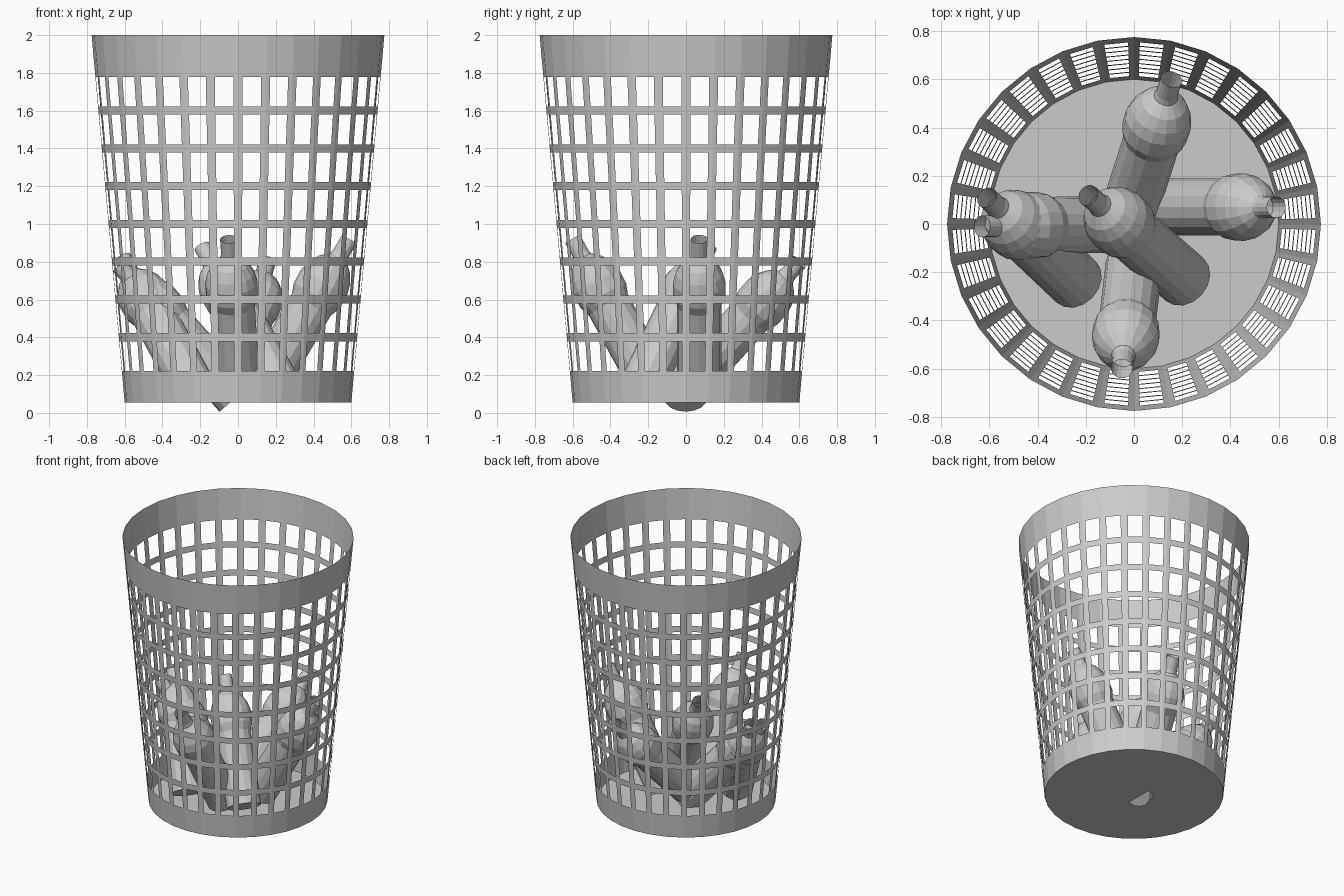
import bpy
import bmesh
import math
from mathutils import Vector

cube = bpy.data.objects.get("Cube")
if cube:
    bpy.data.objects.remove(cube, do_unlink=True)

grey = bpy.data.materials.new("light_grey")
grey.use_nodes = True
grey.diffuse_color = (0.6, 0.6, 0.6, 1)
grey.node_tree.nodes["Principled BSDF"].inputs["Base Color"].default_value = (0.6, 0.6, 0.6, 1)

COLUMNS, ROWS = 32, 8
BASE_Z, TOP_Z = 0.055, 2.0
BASE_R, TOP_R = 0.6, 0.775


def finish(bm, name):
    mesh = bpy.data.meshes.new(name)
    bm.to_mesh(mesh)
    bm.free()
    mesh.materials.append(grey)
    obj = bpy.data.objects.new(name, mesh)
    bpy.context.collection.objects.link(obj)
    return obj


def wall_point(column, t, z):
    """Point on a flat facet of the tapered wall, t across the facet."""
    r = BASE_R + (TOP_R - BASE_R) * (z - BASE_Z) / (TOP_Z - BASE_Z)
    a, b = [math.tau * (column + k) / COLUMNS for k in (0, 1)]
    start = Vector((r * math.cos(a), r * math.sin(a), z))
    end = Vector((r * math.cos(b), r * math.sin(b), z))
    return start.lerp(end, t)


# Basket wall: thin lattice with solid bands at top and bottom
levels = [BASE_Z]
for row in range(ROWS):
    low = 0.222 + 0.2 * row
    levels += [low, low + 0.157]
levels.append(TOP_Z)
splits = (0, 0.165, 0.835)

bm = bmesh.new()
rings = [[bm.verts.new(wall_point(c, t, z)) for c in range(COLUMNS) for t in splits]
         for z in levels]
count = len(rings[0])
for i in range(len(levels) - 1):
    for j in range(count):
        is_hole = i % 2 == 1 and j % 3 == 1
        if not is_hole:
            k = (j + 1) % count
            bm.faces.new((rings[i][j], rings[i][k], rings[i + 1][k], rings[i + 1][j]))
finish(bm, "basket_wall")

# Basket floor
bm = bmesh.new()
bmesh.ops.create_circle(bm, cap_ends=True, segments=COLUMNS, radius=BASE_R)
floor = finish(bm, "basket_floor")
floor.location.z = BASE_Z

# Bottle profile: radius and height as a fraction of the length
PROFILE = [(0.118, 0), (0.118, 0.56), (0.138, 0.62), (0.14, 0.71), (0.125, 0.77),
           (0.095, 0.83), (0.05, 0.875), (0.045, 0.9), (0.045, 1)]
SIDES = 16


def bottle(name, bottom, tip):
    bottom, tip = Vector(bottom), Vector(tip)
    axis = tip - bottom
    bm = bmesh.new()
    loops = []
    for r, h in PROFILE:
        loops.append([bm.verts.new((r * math.cos(math.tau * s / SIDES),
                                    r * math.sin(math.tau * s / SIDES),
                                    h * axis.length)) for s in range(SIDES)])
    for lower, upper in zip(loops, loops[1:]):
        for s in range(SIDES):
            n = (s + 1) % SIDES
            bm.faces.new((lower[s], lower[n], upper[n], upper[s]))
    bm.faces.new(list(reversed(loops[0])))
    obj = finish(bm, name)
    obj.location = bottom
    obj.rotation_mode = 'QUATERNION'
    obj.rotation_quaternion = axis.to_track_quat('Z', 'Y')


# Bottles leaning inside the basket
bottle("bottle_back", (-0.03, 0.02, 0.16), (0.155, 0.6, 0.8))
bottle("bottle_left", (0.13, 0.07, 0.13), (0.59, 0.07, 0.92))
bottle("bottle_front", (0.0, -0.17, 0.13), (-0.05, -0.6, 0.92))
bottle("bottle_right_low", (-0.01, 0.0, 0.085), (-0.63, -0.01, 0.78))
bottle("bottle_right_high", (-0.24, -0.24, 0.14), (-0.61, 0.11, 0.82))
bottle("bottle_middle", (0.21, -0.23, 0.15), (-0.19, 0.12, 0.88))
